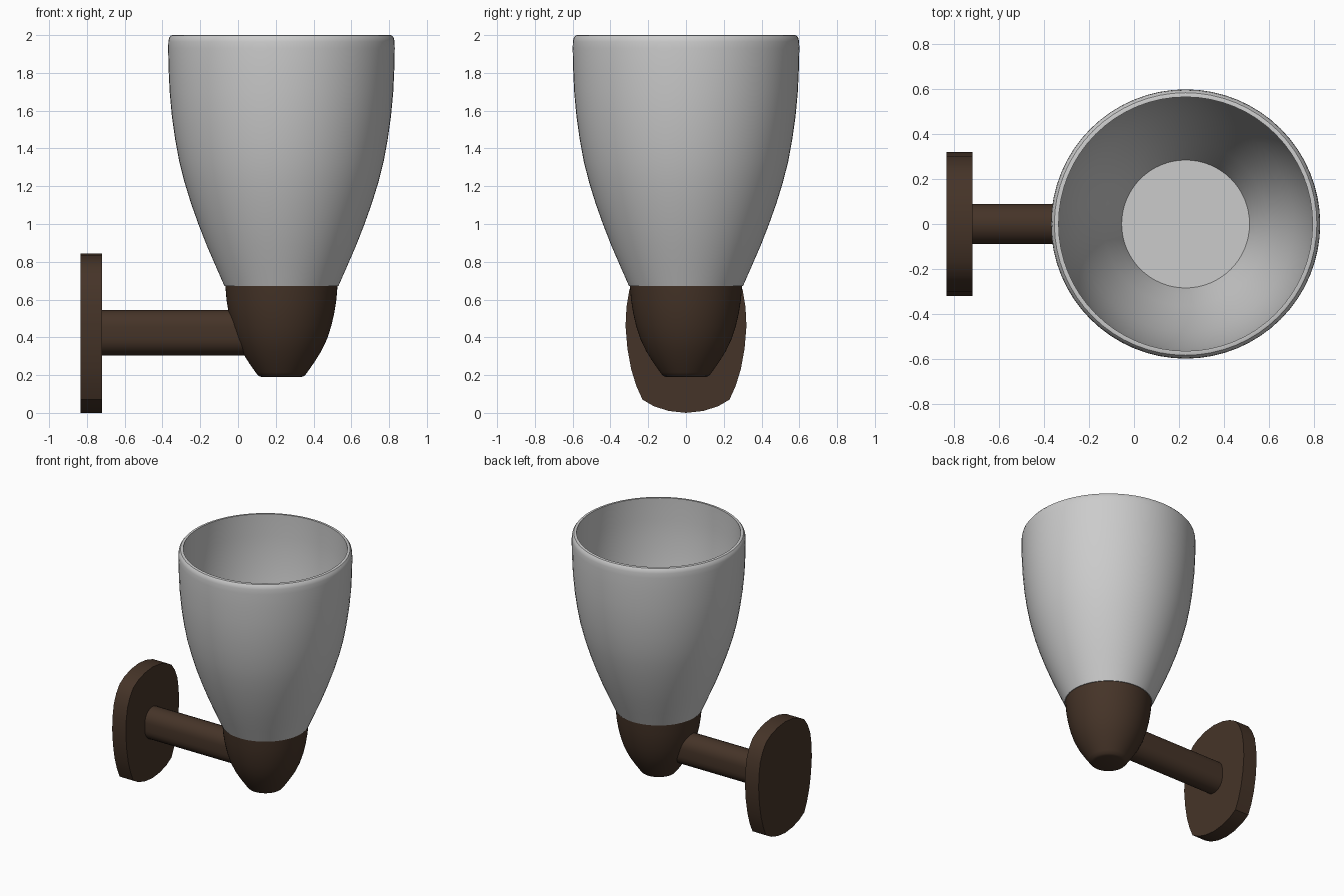
import bpy, bmesh
from math import sin, cos, pi, radians

if "Cube" in bpy.data.objects:
    bpy.data.objects.remove(bpy.data.objects["Cube"])

CX = 0.23  # axis of the shade and cup

brown = bpy.data.materials.new("dark_bronze")
brown.diffuse_color = (0.06, 0.034, 0.021, 1)
brown.use_nodes = True
brown.node_tree.nodes["Principled BSDF"].inputs["Base Color"].default_value = brown.diffuse_color


def finish(name, bm, mat=None, angle=35):
    bmesh.ops.remove_doubles(bm, verts=bm.verts, dist=1e-5)
    bmesh.ops.recalc_face_normals(bm, faces=bm.faces)
    me = bpy.data.meshes.new(name)
    bm.to_mesh(me)
    bm.free()
    ob = bpy.data.objects.new(name, me)
    bpy.context.collection.objects.link(ob)
    if mat:
        me.materials.append(mat)
    bpy.ops.object.select_all(action='DESELECT')
    ob.select_set(True)
    bpy.context.view_layer.objects.active = ob
    bpy.ops.object.shade_smooth_by_angle(angle=radians(angle))
    return ob


def lathe(name, profile, mat=None, angle=35, n=64):
    """Revolve (radius, z) points around the vertical axis; ends are capped."""
    bm = bmesh.new()
    rings = [[bm.verts.new((CX + r * cos(2 * pi * i / n), r * sin(2 * pi * i / n), z))
              for i in range(n)] for r, z in profile]
    for a, b in zip(rings, rings[1:]):
        for i in range(n):
            j = (i + 1) % n
            bm.faces.new((a[i], a[j], b[j], b[i]))
    bm.faces.new(rings[0])
    bm.faces.new(rings[-1])
    return finish(name, bm, mat, angle)


def extrude_x(name, outline, x0, x1, mat, angle=30):
    """Extrude a (y, z) outline along x."""
    bm = bmesh.new()
    face = bm.faces.new([bm.verts.new((x0, y, z)) for y, z in outline])
    new = bmesh.ops.extrude_face_region(bm, geom=[face], use_keep_orig=True)["geom"]
    bmesh.ops.translate(bm, vec=(x1 - x0, 0, 0),
                        verts=[v for v in new if isinstance(v, bmesh.types.BMVert)])
    return finish(name, bm, mat, angle)


# Glass shade: outer wall up, rounded rim, inner wall down to the floor
outer = [(0.302, 0.672), (0.345, 0.77), (0.395, 0.885), (0.44, 1.0), (0.479, 1.11),
         (0.513, 1.22), (0.541, 1.33), (0.563, 1.45), (0.58, 1.57), (0.592, 1.7),
         (0.598, 1.83)]
rim = [(0.6, 1.93), (0.599, 1.965), (0.595, 1.985), (0.585, 1.998), (0.578, 2.0), (0.566, 2.0)]
inner = [(r - 0.03, z) for r, z in reversed(outer[1:])] + [(0.285, 0.69)]
lathe("glass_shade", outer + rim + inner)

# Cup holding the shade
lathe("shade_cup", [(0.297, 0.672), (0.291, 0.6), (0.28, 0.53), (0.264, 0.46), (0.241, 0.39),
                    (0.21, 0.325), (0.172, 0.265), (0.137, 0.215), (0.122, 0.196),
                    (0.105, 0.19)], brown)

# Arm: upright oblong section with rounded top and bottom
arm = []
for k in range(24):
    a = 2 * pi * k / 24
    arm.append((0.09 * cos(a), 0.425 + 0.09 * sin(a) + (0.03 if k <= 12 else -0.03)))
arm.insert(0, (0.09, 0.395))
arm.insert(14, (-0.09, 0.395))
arm = list(dict.fromkeys((round(y, 5), round(z, 5)) for y, z in arm))
extrude_x("arm", arm, -0.73, 0.15, brown)

# Wall plate: bowed sides, arched top and bottom, mirrored across y
half = [(0, 0), (0.09, 0.01), (0.17, 0.035), (0.23, 0.07), (0.262, 0.14), (0.29, 0.23),
        (0.31, 0.34), (0.32, 0.46), (0.315, 0.56), (0.303, 0.67), (0.285, 0.725),
        (0.23, 0.775), (0.17, 0.81), (0.09, 0.835), (0, 0.845)]
half[9:11] = [(0.3, 0.65), (0.27, 0.72)]
plate = half + [(-y, z) for y, z in reversed(half[1:-1])]
extrude_x("wall_plate", plate, -0.835, -0.72, brown, 25)
